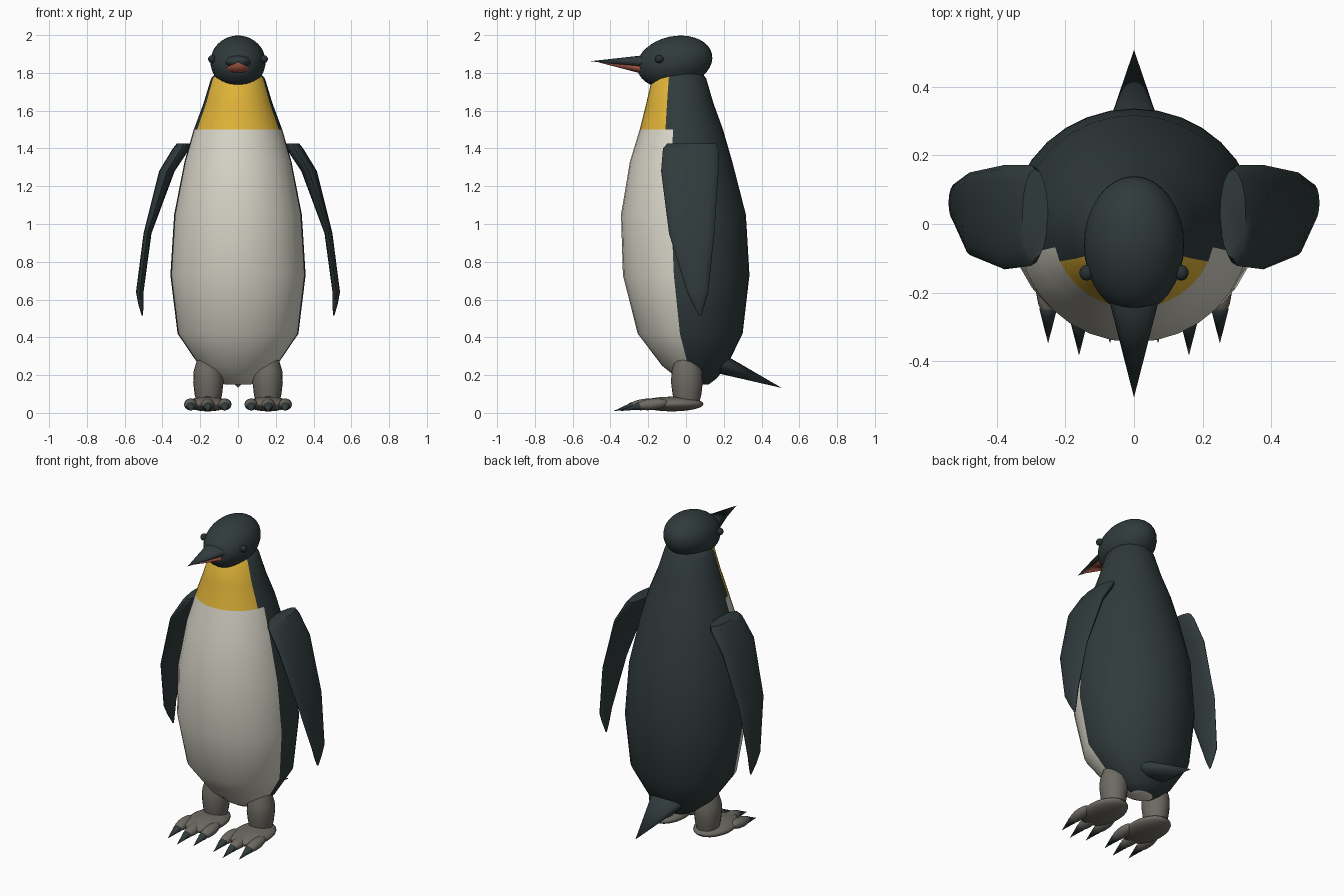
import bpy, bmesh, math
from mathutils import Matrix, Vector

if "Cube" in bpy.data.objects:
    bpy.data.objects.remove(bpy.data.objects["Cube"])


def material(name, rgb):
    m = bpy.data.materials.new(name)
    m.diffuse_color = (*rgb, 1)
    m.use_nodes = True
    m.node_tree.nodes["Principled BSDF"].inputs["Base Color"].default_value = m.diffuse_color
    return m


DARK = material("dark slate", (0.030, 0.043, 0.045))
WHITE = material("off white", (0.68, 0.66, 0.57))
YELLOW = material("golden yellow", (0.74, 0.45, 0.04))
RED = material("brick red", (0.34, 0.085, 0.05))
GREY = material("warm grey", (0.155, 0.145, 0.125))
EYE = material("eye black", (0.022, 0.03, 0.032))


def finish(name, bm, mats, angle=50):
    bmesh.ops.recalc_face_normals(bm, faces=bm.faces)
    me = bpy.data.meshes.new(name)
    bm.to_mesh(me)
    bm.free()
    for m in mats:
        me.materials.append(m)
    ob = bpy.data.objects.new(name, me)
    bpy.context.collection.objects.link(ob)
    bpy.ops.object.select_all(action='DESELECT')
    ob.select_set(True)
    bpy.context.view_layer.objects.active = ob
    bpy.ops.object.shade_smooth_by_angle(angle=math.radians(angle))
    return ob


def loft(rings, n):
    """Join elliptical horizontal rings (z, cx, cy, rx, ry) and cap both ends."""
    bm = bmesh.new()
    loops = []
    for z, cx, cy, rx, ry in rings:
        loops.append([bm.verts.new((cx + rx * math.cos(2 * math.pi * i / n),
                                    cy + ry * math.sin(2 * math.pi * i / n), z))
                      for i in range(n)])
    for a, b in zip(loops, loops[1:]):
        for i in range(n):
            j = (i + 1) % n
            bm.faces.new((a[i], a[j], b[j], b[i]))
    bm.faces.new(loops[0])
    bm.faces.new(loops[-1])
    return bm


def ellipsoid(name, centre, radii, mat, tilt=0, u=24, v=14):
    bm = bmesh.new()
    mtx = (Matrix.Translation(centre) @ Matrix.Rotation(math.radians(tilt), 4, 'X')
           @ Matrix.Diagonal((*radii, 1)))
    bmesh.ops.create_uvsphere(bm, u_segments=u, v_segments=v, radius=1, matrix=mtx)
    return finish(name, bm, [mat])


def spike(name, base, tip, rx, rz, mat, n=16):
    """Flattened cone from base to tip, lying in the y-z plane."""
    base, tip = Vector(base), Vector(tip)
    side = Vector((1, 0, 0))
    up = side.cross(tip - base).normalized()
    bm = bmesh.new()
    ring = [bm.verts.new(base + side * rx * math.cos(2 * math.pi * i / n)
                         + up * rz * math.sin(2 * math.pi * i / n)) for i in range(n)]
    top = bm.verts.new(tip)
    for i in range(n):
        bm.faces.new((ring[i], ring[(i + 1) % n], top))
    bm.faces.new(ring)
    return finish(name, bm, [mat])


# Body: z, half width, front y, back y
N = 32
profile = [(0.15, 0.07, 0.01, 0.12), (0.18, 0.12, -0.04, 0.16), (0.25, 0.205, -0.127, 0.217),
           (0.42, 0.32, -0.256, 0.30), (0.73, 0.358, -0.334, 0.336), (1.05, 0.338, -0.344, 0.317),
           (1.33, 0.283, -0.297, 0.245), (1.50, 0.234, -0.245, 0.196), (1.64, 0.182, -0.21, 0.145),
           (1.77, 0.143, -0.18, 0.107), (1.80, 0.115, -0.15, 0.085)]
bm = loft([(z, 0, (f + b) / 2, w, (b - f) / 2) for z, w, f, b in profile], N)
bm.faces.ensure_lookup_table()
for k, f in enumerate(bm.faces):
    row, col = divmod(k, N)
    if row >= len(profile) - 1:
        continue
    from_front = abs((col + 0.5) * 360 / N - 270)
    z = f.calc_center_median().z
    if z > 1.5 and from_front < 67.5:
        f.material_index = 2      # throat
    elif z < 1.5 and from_front < 78.75:
        f.material_index = 1      # belly
bm.faces[(len(profile) - 1) * N].material_index = 1
finish("body", bm, [DARK, WHITE, YELLOW])

# Head and beak
ellipsoid("head", (0, -0.06, 1.858), (0.146, 0.202, 0.136), DARK, 12, 32, 18)
spike("upper_beak", (0, -0.20, 1.858), (0, -0.505, 1.862), 0.078, 0.038, DARK)
spike("lower_beak", (0, -0.20, 1.818), (0, -0.46, 1.855), 0.068, 0.03, RED)

# Tail
spike("tail", (0, 0.17, 0.265), (0, 0.507, 0.132), 0.115, 0.055, DARK, 20)

# Flipper sections: z, inner x, outer x, front y, back y
flipper = [(1.425, 0.25, 0.325, -0.10, 0.16), (1.40, 0.255, 0.345, -0.122, 0.172),
           (1.28, 0.335, 0.418, -0.132, 0.172), (0.95, 0.458, 0.50, -0.09, 0.15),
           (0.64, 0.50, 0.54, 0.005, 0.118), (0.575, 0.50, 0.528, 0.035, 0.10),
           (0.515, 0.503, 0.51, 0.07, 0.08)]

for s, label in ((1, "left"), (-1, "right")):
    ellipsoid(label + "_eye", (s * 0.138, -0.142, 1.873), (0.021, 0.023, 0.021), EYE, 0, 14, 8)
    bm = loft([(z, s * (a + b) / 2, (f + k) / 2, (b - a) / 2, (k - f) / 2)
               for z, a, b, f, k in flipper], 16)
    finish(label + "_flipper", bm, [DARK])

    # Leg and foot
    leg = [(0.04, 0.06), (0.10, 0.073), (0.16, 0.08), (0.22, 0.078), (0.28, 0.06)]
    finish(label + "_leg", loft([(z, s * 0.157, 0.005, r, r * 1.05) for z, r in leg], 20), [GREY])
    ellipsoid(label + "_foot", (s * 0.16, -0.075, 0.047), (0.112, 0.168, 0.039), GREY)

    # Toes with claws
    for i, (x, y) in enumerate(((0.07, 0.035), (0.16, 0.0), (0.25, 0.035))):
        ellipsoid(f"{label}_toe_{i}", (s * x, y - 0.215, 0.045), (0.036, 0.09, 0.03), GREY, 6, 14, 10)
        ellipsoid(f"{label}_claw_root_{i}", (s * x, y - 0.283, 0.036), (0.025, 0.032, 0.021),
                  DARK, 12, 12, 8)
        spike(f"{label}_claw_{i}", (s * x, y - 0.285, 0.036), (s * x, y - 0.383, 0.01),
              0.025, 0.02, DARK, 10)
